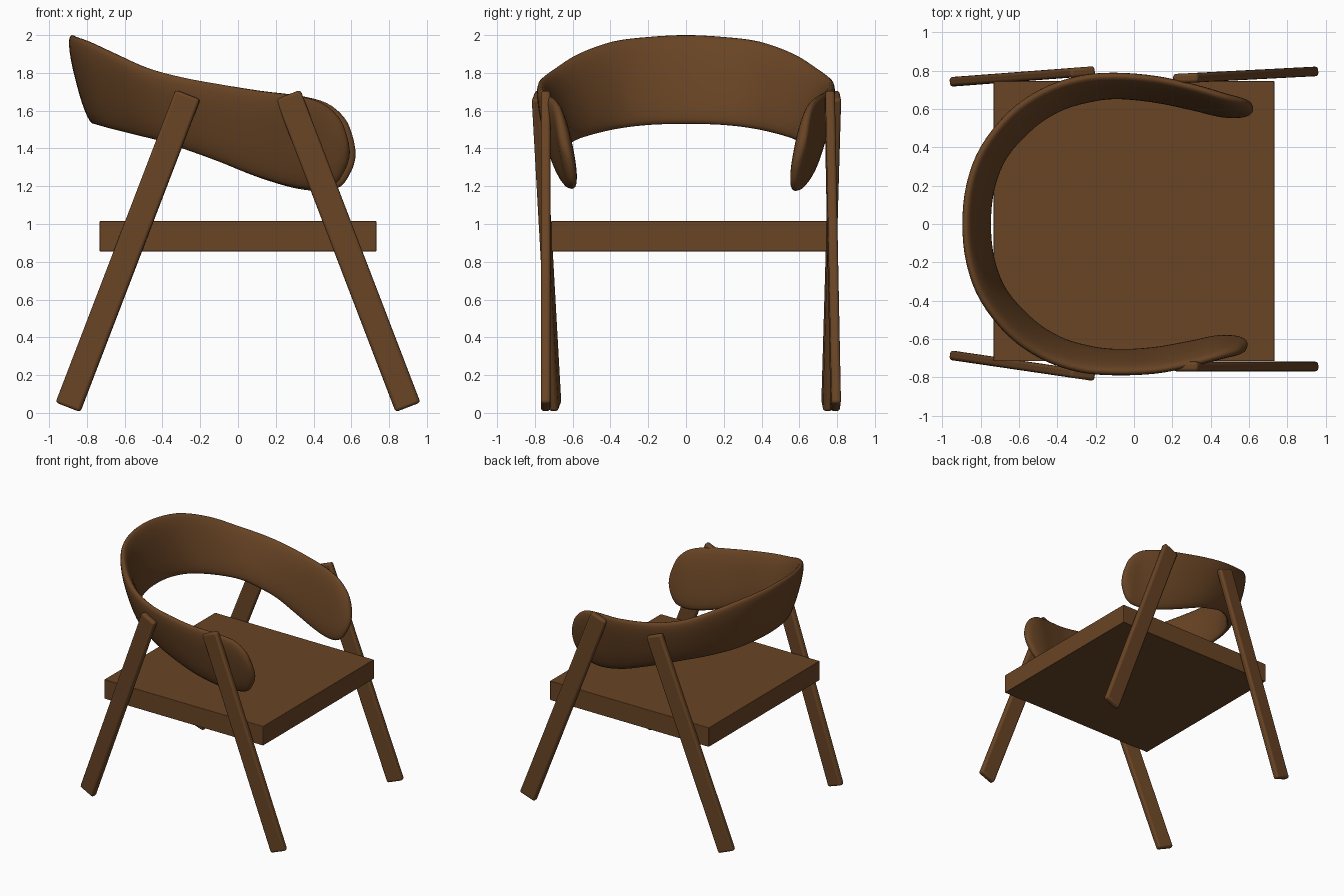
import bpy, bmesh, math
from mathutils import Vector, Matrix

cube = bpy.data.objects.get("Cube")
if cube:
    bpy.data.objects.remove(cube, do_unlink=True)

wood = bpy.data.materials.new("brown_wood")
wood.use_nodes = True
wood.diffuse_color = (0.14, 0.058, 0.018, 1)
wood.node_tree.nodes["Principled BSDF"].inputs["Base Color"].default_value = wood.diffuse_color


def finish(name, bm, bevel=0.0, smooth_angle=35):
    """Turn a bmesh into a shaded wooden object."""
    bmesh.ops.recalc_face_normals(bm, faces=bm.faces)
    mesh = bpy.data.meshes.new(name)
    bm.to_mesh(mesh)
    bm.free()
    mesh.materials.append(wood)
    obj = bpy.data.objects.new(name, mesh)
    bpy.context.collection.objects.link(obj)
    if bevel:
        mod = obj.modifiers.new("soft_edges", 'BEVEL')
        mod.width, mod.segments = bevel, 3
    bpy.ops.object.select_all(action='DESELECT')
    bpy.context.view_layer.objects.active = obj
    obj.select_set(True)
    bpy.ops.object.shade_smooth_by_angle(angle=math.radians(smooth_angle))
    return obj


def box(name, size, matrix, bevel):
    bm = bmesh.new()
    bmesh.ops.create_cube(bm, size=1)
    bmesh.ops.scale(bm, vec=size, verts=bm.verts)
    bmesh.ops.transform(bm, matrix=matrix, verts=bm.verts)
    return finish(name, bm, bevel)


# Seat slab
box("seat", (1.465, 1.46, 0.16), Matrix.Translation((0, 0.015, 0.935)), 0.004)


# Splayed legs, each a flat plank in its own vertical plane
def leg(name, side, y_foot, y_top):
    foot, top = Vector((0.9 * side, y_foot, 0.03)), Vector((0.265 * side, y_top, 1.685))
    axis = (top - foot).normalized()
    thick = axis.cross(Vector((0, 0, 1))).normalized()
    wide = thick.cross(axis)
    rot = Matrix((wide, thick, axis)).transposed().to_4x4()
    box(name, (0.14, 0.05, (top - foot).length),
        Matrix.Translation((foot + top) / 2) @ rot, 0.016)


leg("front_left_leg", 1, 0.793, 0.76)
leg("front_right_leg", 1, -0.743, -0.743)
leg("rear_left_leg", -1, 0.745, 0.793)
leg("rear_right_leg", -1, -0.692, -0.785)

# Wraparound backrest: top edge, bottom edge and half thickness per station
half = [
    (-.88, 0, 2.0, -.76, 0, 1.53, .04),
    (-.86, .2, 1.99, -.74, .19, 1.525, .04),
    (-.79, .39, 1.965, -.67, .36, 1.505, .04),
    (-.65, .57, 1.9, -.53, .51, 1.47, .04),
    (-.48, .69, 1.825, -.39, .6, 1.435, .04),
    (-.29, .757, 1.775, -.25, .645, 1.385, .04),
    (-.1, .773, 1.74, -.1, .667, 1.33, .04),
    (.12, .755, 1.705, .1, .65, 1.25, .04),
    (.32, .71, 1.68, .3, .61, 1.19, .04),
    (.47, .665, 1.64, .45, .575, 1.175, .04),
    (.565, .64, 1.56, .545, .57, 1.2, .036),
    (.605, .625, 1.47, .6, .58, 1.28, .026),
    (.62, .61, 1.4, .62, .595, 1.34, .01),
]


def mirrored(s):
    """Right arm: mirrored, slightly shorter and wider at its end."""
    k = 0.03 * max(0, (s[0] + 0.1) / 0.72)
    return (s[0] - k, -s[1] - k, s[2], s[3] - k, -s[4] - k, s[5] + k / 2, s[6])


stations = [Vector(mirrored(s)) for s in reversed(half[1:])] + [Vector(s) for s in half]


def spline(pts, steps):
    """Catmull-Rom interpolation through the stations."""
    out, last = [], len(pts) - 1
    for i in range(last):
        a, b, c, d = pts[max(i - 1, 0)], pts[i], pts[i + 1], pts[min(i + 2, last)]
        for j in range(steps):
            t = j / steps
            out.append(0.5 * (2 * b + (c - a) * t + (2 * a - 5 * b + 4 * c - d) * t * t
                              + (3 * b - a - 3 * c + d) * t ** 3))
    return out + [pts[-1]]


def rounded(v):
    return math.copysign(abs(v) ** 0.85, v)


rows = spline(stations, 4)
edges = [(Vector(r[0:3]), Vector(r[3:6])) for r in rows]
mids = [(t + b) / 2 for t, b in edges]
bm = bmesh.new()
rings, count = [], 28
for i, (t, b) in enumerate(edges):
    tangent = mids[min(i + 1, len(mids) - 1)] - mids[max(i - 1, 0)]
    up = (t - b) / 2
    normal = tangent.cross(up).normalized() * rows[i][6]
    angles = [2 * math.pi * k / count for k in range(count)]
    rings.append([bm.verts.new(mids[i] + up * rounded(math.cos(a)) + normal * rounded(math.sin(a)))
                  for a in angles])
for r, s in zip(rings, rings[1:]):
    for k in range(count):
        n = (k + 1) % count
        bm.faces.new((r[k], r[n], s[n], s[k]))
bm.faces.new(rings[0])
bm.faces.new(rings[-1])
finish("backrest", bm, smooth_angle=60)
